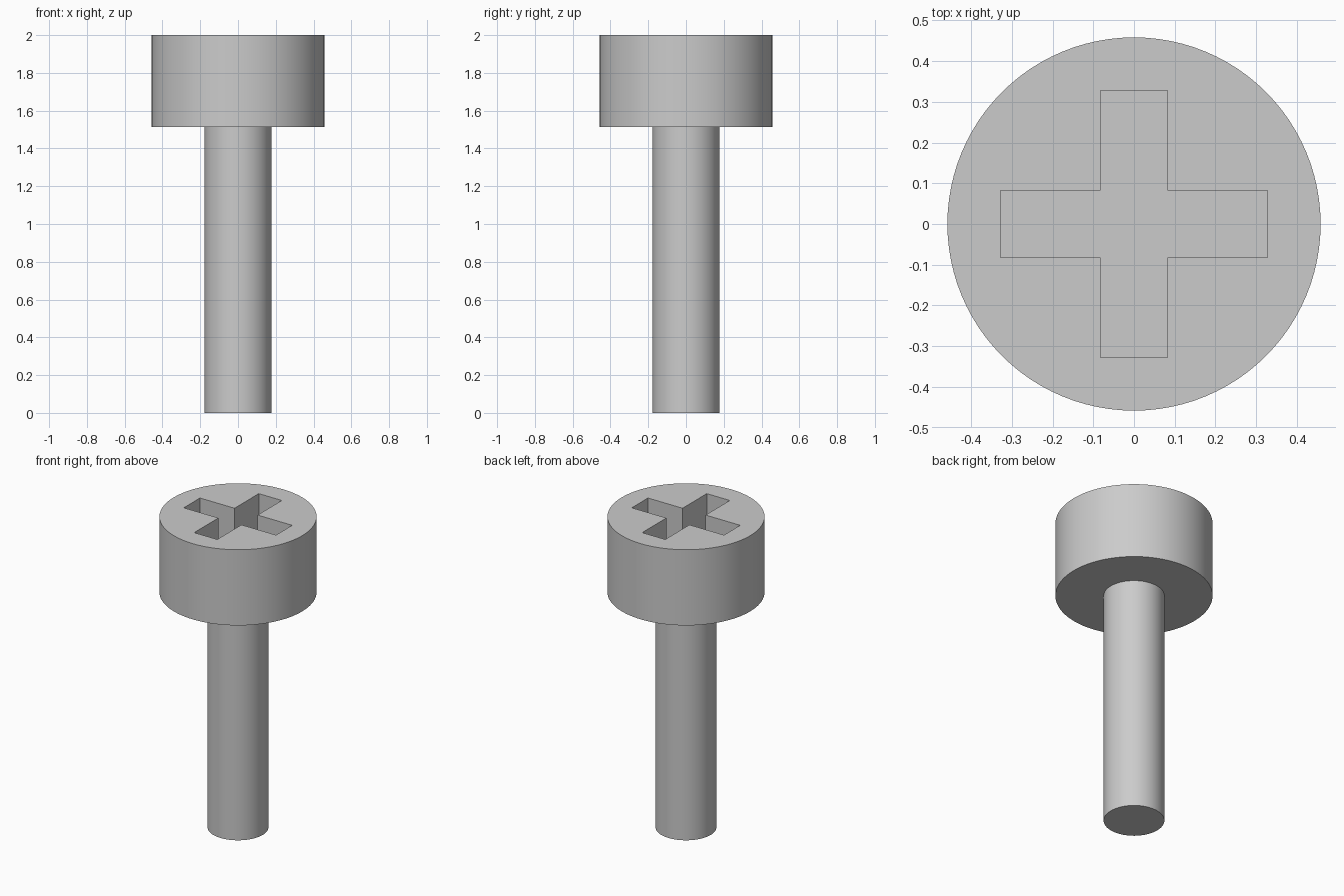
import bpy
import bmesh
import math

cube = bpy.data.objects.get("Cube")
if cube:
    bpy.data.objects.remove(cube, do_unlink=True)

HEAD_R, SHAFT_R = 0.458, 0.177
HEAD_Z, TOP_Z = 1.513, 2.0
ARM, HALF, DEPTH = 0.328, 0.082, 0.24
SIDES = 96

steel = bpy.data.materials.new("grey_steel")
steel.use_nodes = True
colour = (0.6, 0.6, 0.6, 1)
steel.diffuse_color = colour
steel.node_tree.nodes["Principled BSDF"].inputs["Base Color"].default_value = colour


def make_object(name, bm):
    bmesh.ops.recalc_face_normals(bm, faces=bm.faces)
    mesh = bpy.data.meshes.new(name)
    bm.to_mesh(mesh)
    bm.free()
    mesh.materials.append(steel)
    obj = bpy.data.objects.new(name, mesh)
    bpy.context.collection.objects.link(obj)
    return obj


def prism(bm, outline, z0, z1):
    """Extrude a flat outline upwards into a closed solid."""
    base = bm.faces.new([bm.verts.new((x, y, z0)) for x, y in outline])
    top = bmesh.ops.extrude_face_region(bm, geom=[base], use_keep_orig=True)
    verts = [v for v in top["geom"] if isinstance(v, bmesh.types.BMVert)]
    bmesh.ops.translate(bm, verts=verts, vec=(0, 0, z1 - z0))


def circle(radius):
    return [(radius * math.cos(2 * math.pi * i / SIDES),
             radius * math.sin(2 * math.pi * i / SIDES)) for i in range(SIDES)]


# One stepped solid: shaft, underside of the head, head wall and top
bm = bmesh.new()
prism(bm, circle(SHAFT_R), 0, HEAD_Z)
bm.faces.ensure_lookup_table()
collar = max(bm.faces, key=lambda f: f.calc_center_median().z)
ring = bmesh.ops.extrude_face_region(bm, geom=[collar])
verts = [v for v in ring["geom"] if isinstance(v, bmesh.types.BMVert)]
bmesh.ops.delete(bm, geom=[f for f in [collar] if f.is_valid], context="FACES_ONLY")
bmesh.ops.scale(bm, verts=verts, vec=(HEAD_R / SHAFT_R, HEAD_R / SHAFT_R, 1))
lid = max((f for f in bm.faces if len(f.verts) == SIDES),
          key=lambda f: f.calc_center_median().z)
wall = bmesh.ops.extrude_face_region(bm, geom=[lid])
verts = [v for v in wall["geom"] if isinstance(v, bmesh.types.BMVert)]
bmesh.ops.delete(bm, geom=[f for f in [lid] if f.is_valid], context="FACES_ONLY")
bmesh.ops.translate(bm, verts=verts, vec=(0, 0, TOP_Z - HEAD_Z))
screw = make_object("screw_body", bm)

# Cross-shaped drive recess, made by turning one arm through four quarters
outline = []
for q in range(4):
    c, s = round(math.cos(q * math.pi / 2)), round(math.sin(q * math.pi / 2))
    for x, y in ((ARM, -HALF), (ARM, HALF), (HALF, HALF)):
        outline.append((x * c - y * s, x * s + y * c))
bm = bmesh.new()
prism(bm, outline, TOP_Z - DEPTH, TOP_Z + 0.1)
cutter = make_object("recess_cutter", bm)
cutter.hide_render = True

cut = screw.modifiers.new("drive_recess", "BOOLEAN")
cut.operation = "DIFFERENCE"
cut.solver = "EXACT"
cut.object = cutter

# Bake the recess, then smooth the round walls while keeping edges sharp
bpy.ops.object.select_all(action="DESELECT")
screw.select_set(True)
bpy.context.view_layer.objects.active = screw
bpy.ops.object.modifier_apply(modifier=cut.name)
bpy.data.objects.remove(cutter, do_unlink=True)
bpy.ops.object.shade_smooth_by_angle(angle=math.radians(30))
